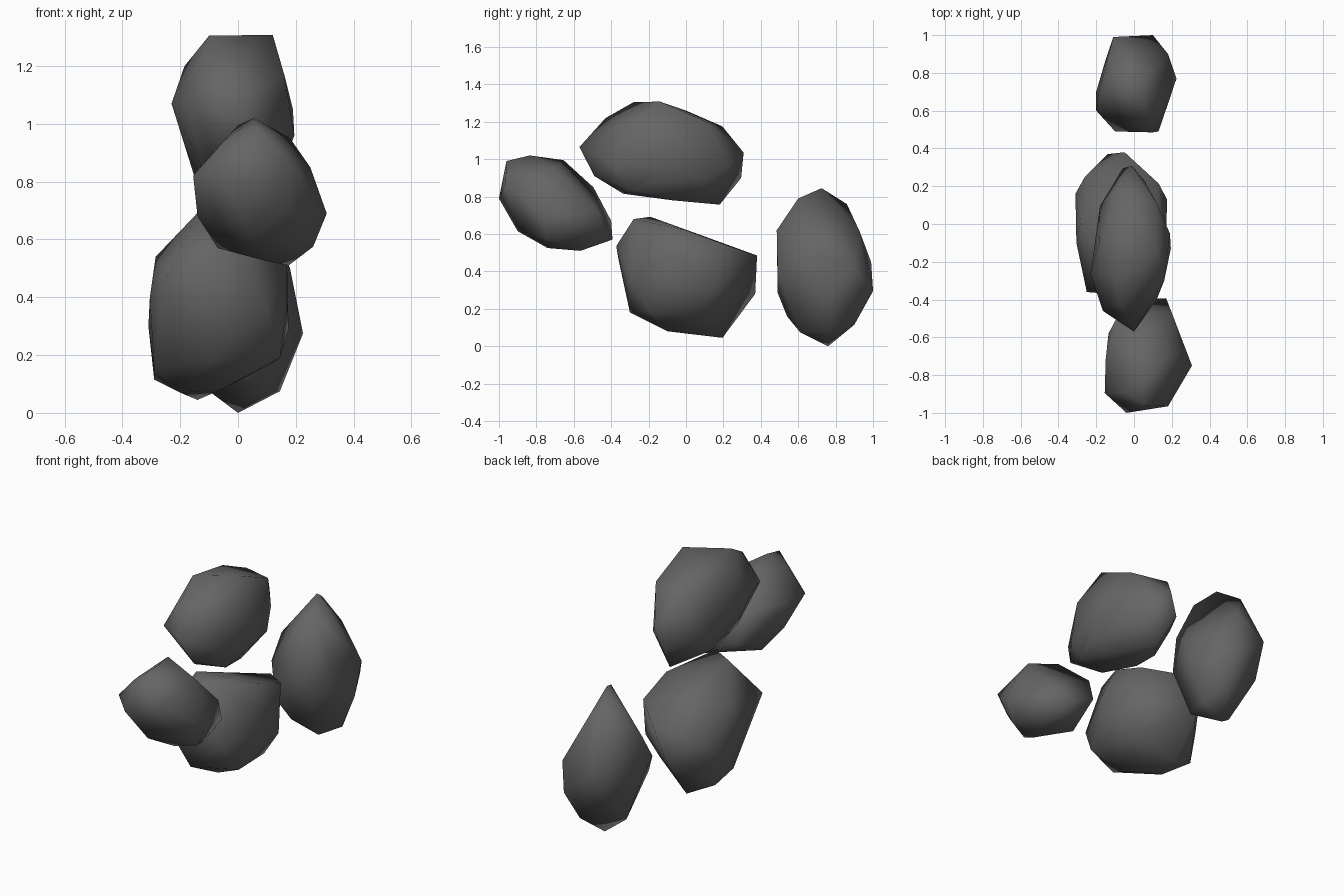
import bpy, bmesh

# One dark stone colour for all four boulders
stone = bpy.data.materials.new("dark grey stone")
stone.diffuse_color = (0.13, 0.13, 0.13, 1)


def boulder(name, corners):
    """Faceted stone: the hull wrapped round a few corner points, smooth shaded."""
    bm = bmesh.new()
    for c in corners:
        bm.verts.new(c)
    out = bmesh.ops.convex_hull(bm, input=bm.verts[:])
    loose = {g for g in out["geom_interior"] + out["geom_unused"]
             if isinstance(g, bmesh.types.BMVert)}
    bmesh.ops.delete(bm, geom=list(loose), context='VERTS')
    bmesh.ops.recalc_face_normals(bm, faces=bm.faces[:])
    for f in bm.faces:
        f.smooth = True
    mesh = bpy.data.meshes.new(name)
    bm.to_mesh(mesh)
    bm.free()
    mesh.materials.append(stone)
    bpy.context.collection.objects.link(bpy.data.objects.new(name, mesh))


# Small stone at the front
boulder("front_boulder", [
    (.055, -.835, 1.02), (0, -.655, .995), (.06, -.96, .99), (.18, -.70, .95),
    (-.155, -.895, .82), (-.05, -.89, .94), (-.04, -1, .79), (.18, -.965, .87),
    (.307, -.75, .69), (.26, -.75, .575), (.175, -.565, .51), (.1, -.74, .525),
    (.04, -.90, .615), (-.07, -.61, .57), (.17, -.393, .57), (-.04, -.40, .67),
    (-.09, -.495, .85), (-.14, -.72, .68), (.2, -.47, .72), (.25, -.70, .85),
    (.18, -.88, .70), (-.135, -.58, .76), (-.09, -.83, .67), (-.15, -.72, .83)])

# Long stone lying on top
boulder("top_boulder", [
    (.12, -.14, 1.308), (.12, .11, 1.20), (-.10, -.28, 1.305), (-.1, 0, 1.26),
    (-.08, .195, 1.175), (-.01, .308, 1.035), (-.06, .295, .90), (.055, .23, .97),
    (.12, .1, .89), (-.02, .18, .757), (.07, -.07, .78), (-.15, 0, .815),
    (-.05, -.335, .815), (.13, -.3, .83), (0, -.57, 1.065), (-.165, -.46, 1.06),
    (.16, -.3, 1.17), (.195, -.13, .96), (-.23, -.265, 1.07), (-.07, -.43, 1.22),
    (-.185, -.1, 1.2), (.05, -.49, .91), (-.18, .095, .94), (-.12, -.12, .79),
    (.12, -.40, .98), (.19, -.05, 1.05), (.16, -.2, .87), (-.13, -.3, .86)])

# Broad stone in the middle, at the bottom
boulder("middle_boulder", [
    (-.14, -.19, .692), (0, -.28, .68), (.13, 0, .62), (-.05, .38, .485),
    (.13, .215, .54), (.175, .13, .29), (-.14, .37, .28), (-.29, .14, .115),
    (-.31, .16, .30), (-.14, .195, .045), (-.06, -.1, .08), (-.2, 0, .07),
    (.145, -.2, .19), (.1, .1, .16), (-.1, -.3, .18), (-.25, -.36, .46),
    (-.285, 0, .54), (-.26, .25, .42), (.1, -.3, .36), (-.1, -.373, .535),
    (-.305, -.1, .40), (-.29, -.03, .15), (.17, -.05, .50), (.17, -.08, .38)])

# Upright stone at the back
boulder("back_boulder", [
    (.01, .725, .845), (.07, .60, .79), (-.05, .86, .76), (.03, .93, .61),
    (-.11, .99, .45), (.1, 1, .295), (.18, .90, .425), (.065, .90, .115),
    (-.15, .87, .27), (0, .76, 0), (.225, .77, .275), (.145, .77, .075),
    (.1, .61, .075), (-.1, .70, .075), (-.03, .54, .16), (-.1, .49, .285),
    (.13, .49, .39), (.1, .485, .62), (-.2, .60, .44), (-.19, .68, .58),
    (.18, .64, .50), (-.2, .70, .36)])
